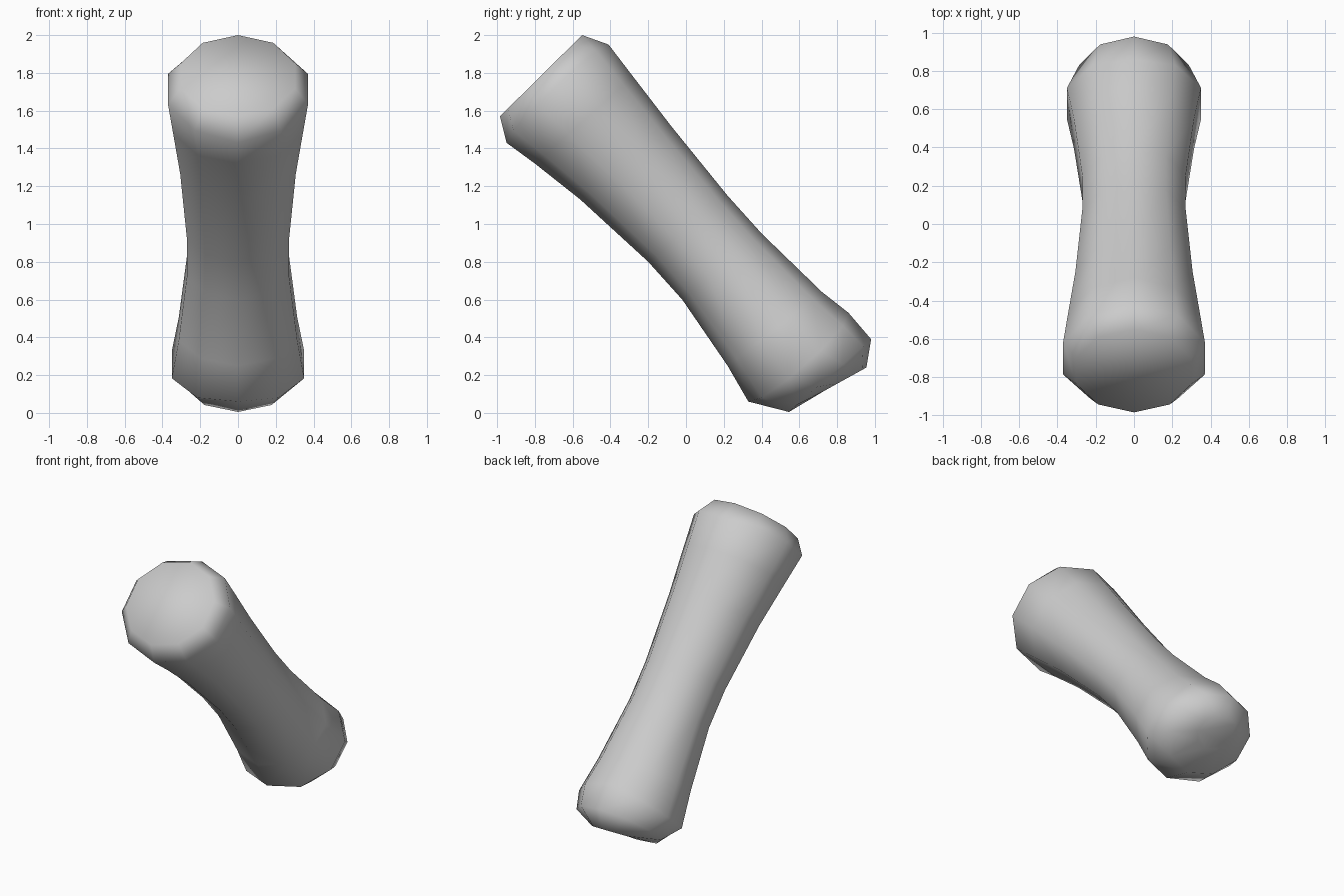
import bpy, bmesh, math
from mathutils import Vector

cube = bpy.data.objects.get("Cube")
if cube:
    bpy.data.objects.remove(cube, do_unlink=True)

SIDES = 10
WIDEN = 1.04

# Each ring: back (y, z), front (y, z), bow of its sides along the shaft
rings = [
    ((-0.55, 2.00), (-0.985, 1.57), 0.0),
    ((-0.41, 1.95), (-0.95, 1.43), -0.035),
    ((-0.28, 1.78), (-0.80, 1.32), 0.0),
    ((-0.08, 1.52), (-0.56, 1.13), 0.0),
    ((0.22, 1.15), (-0.20, 0.80), 0.0),
    ((0.40, 0.95), (-0.02, 0.60), 0.0),
    ((0.72, 0.64), (0.22, 0.25), 0.0),
    ((0.86, 0.53), (0.33, 0.06), 0.055),
    ((0.98, 0.39), (0.545, 0.005), 0.0),
    ((0.955, 0.24), (0.72, 0.11), 0.0),
]


def add_ring(bm, back, front, bow):
    """Ten-sided ring spanned by its back and front points."""
    b, f = Vector((0, *back)), Vector((0, *front))
    centre, half = (b + f) / 2, (b - f) / 2
    along = Vector((1, 0, 0)).cross(half).normalized()
    if along.z > 0:
        along.negate()
    verts = []
    for i in range(SIDES):
        a = math.tau * i / SIDES
        p = centre + half * math.cos(a) + along * bow * abs(math.sin(a))
        p.x = half.length * WIDEN * math.sin(a)
        verts.append(bm.verts.new(p))
    return verts


# Tapered shaft with flared, rounded ends
bm = bmesh.new()
loops = [add_ring(bm, *r) for r in rings]
for upper, lower in zip(loops, loops[1:]):
    for i in range(SIDES):
        j = (i + 1) % SIDES
        bm.faces.new((upper[i], upper[j], lower[j], lower[i]))
bm.faces.new(loops[0])
bm.faces.new(loops[-1])
bmesh.ops.recalc_face_normals(bm, faces=bm.faces)
for face in bm.faces:
    face.smooth = True

mesh = bpy.data.meshes.new("limb_segment")
bm.to_mesh(mesh)
bm.free()
limb = bpy.data.objects.new("limb_segment", mesh)
bpy.context.collection.objects.link(limb)

# Plain grey finish
grey = bpy.data.materials.new("light_grey")
grey.use_nodes = True
colour = (0.6, 0.6, 0.6, 1)
grey.diffuse_color = colour
grey.node_tree.nodes["Principled BSDF"].inputs["Base Color"].default_value = colour
mesh.materials.append(grey)
